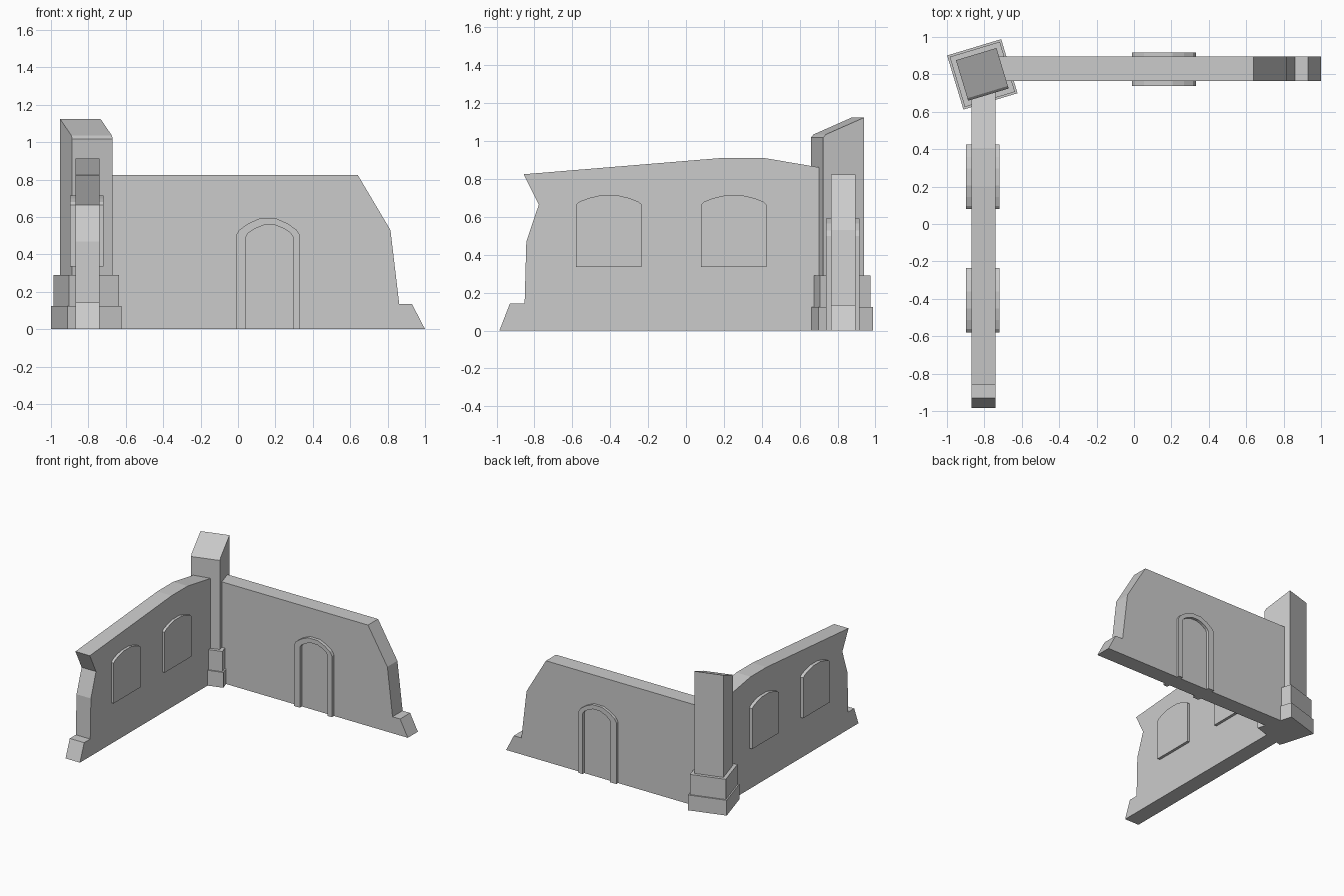
import bpy
import bmesh
from math import radians
from mathutils import Matrix, Vector

if "Cube" in bpy.data.objects:
    bpy.data.objects.remove(bpy.data.objects["Cube"])


def prism(name, profile, a, b, axis="y", matrix=None):
    """Extrude a (horizontal, z) outline between a and b along x or y."""
    bm = bmesh.new()

    def place(d, h, z):
        return (h, d, z) if axis == "y" else (d, h, z)

    face = bm.faces.new([bm.verts.new(place(a, h, z)) for h, z in profile])
    ext = bmesh.ops.extrude_face_region(bm, geom=[face])
    verts = [g for g in ext["geom"] if isinstance(g, bmesh.types.BMVert)]
    bmesh.ops.translate(bm, verts=verts, vec=Vector(place(b - a, 0, 0)))
    bmesh.ops.recalc_face_normals(bm, faces=bm.faces[:])
    if matrix:
        bm.transform(matrix)
    mesh = bpy.data.meshes.new(name)
    bm.to_mesh(mesh)
    bm.free()
    obj = bpy.data.objects.new(name, mesh)
    bpy.context.collection.objects.link(obj)
    return obj


def arch(center, half, bottom, spring, top):
    """Low-poly arch outline, running from left foot over the top to right foot."""
    rise = top - spring
    left = [(-1, None), (-1, 0), (-0.9, 0.32), (-0.62, 0.7), (-0.26, 1)]
    pts = [(u * half, bottom if v is None else spring + v * rise) for u, v in left]
    pts += [(-u, z) for u, z in reversed(pts)]
    return [(center + u, z) for u, z in pts]


# Ruined walls
prism("back_wall", [(-0.78, 0), (1.0, 0), (0.93, 0.135), (0.862, 0.135),
                    (0.815, 0.53), (0.64, 0.825), (-0.78, 0.825)], 0.765, 0.895)
prism("left_wall", [(0.8, 0), (-0.985, 0), (-0.93, 0.142), (-0.852, 0.142),
                    (-0.843, 0.47), (-0.777, 0.665), (-0.857, 0.825),
                    (0.2, 0.912), (0.407, 0.912), (0.8, 0.845)],
      -0.87, -0.74, "x")

# Blind windows standing proud on both sides of the left wall
for i, y in enumerate((-0.407, 0.252)):
    prism(f"window_{i + 1}", arch(y, 0.173, 0.335, 0.665, 0.714), -0.897, -0.718, "x")

# Door surround: outer arch with the opening cut out of it
outer = arch(0.16, 0.172, 0, 0.50, 0.592)
inner = arch(0.168, 0.125, 0, 0.495, 0.556)
prism("door_frame", outer + inner[::-1], 0.738, 0.917)

# Turned corner pillar: two plinth tiers and a shaft with a slanted broken top
turn = Matrix.Translation((-0.811, 0.80, 0)) @ Matrix.Rotation(radians(16.8), 4, "Z")


def tier(name, h, z0, z1):
    prism(name, [(-h, z0), (h, z0), (h, z1), (-h, z1)], -h, h, "x", turn)


tier("pillar_plinth", 0.151, 0, 0.125)
tier("pillar_upper_plinth", 0.14, 0.125, 0.29)
s = 0.113
prism("pillar_shaft", [(-s, 0.29), (s, 0.29), (s, 1.125), (-s + 0.014, 1.035), (-s, 1.018)],
      -s, s, "x", turn)
